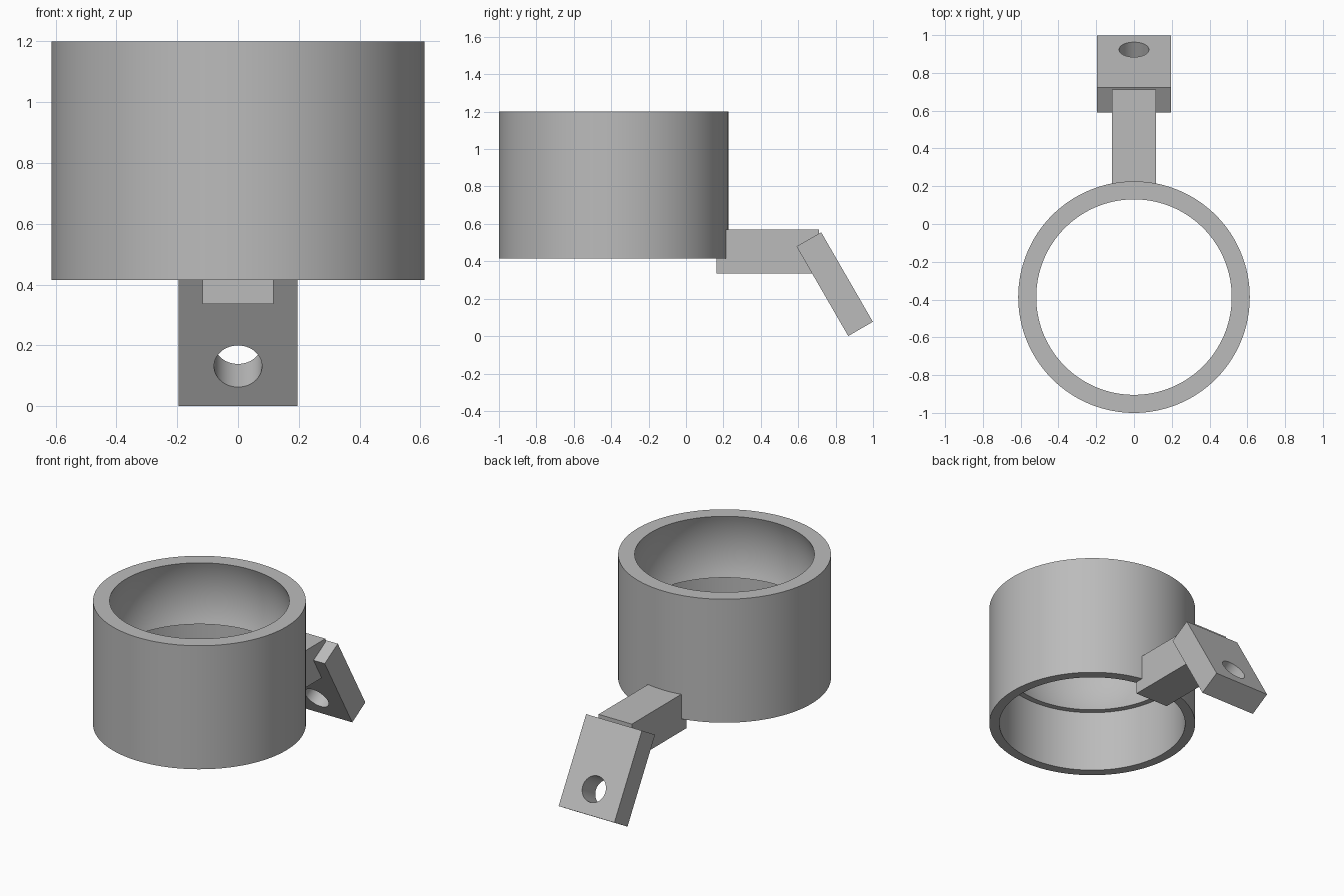
import bpy
from math import sin, cos, pi, radians, asin

if "Cube" in bpy.data.objects:
    bpy.data.objects.remove(bpy.data.objects["Cube"], do_unlink=True)

GREY = (0.5, 0.5, 0.5, 1)
grey = bpy.data.materials.new("light_grey")
grey.use_nodes = True
grey.diffuse_color = GREY
grey.node_tree.nodes["Principled BSDF"].inputs["Base Color"].default_value = GREY


def lathe(name, profile, location, segments=128):
    """Turn a closed (radius, height) profile around z."""
    n = len(profile)
    verts = [(r * cos(2 * pi * s / segments), r * sin(2 * pi * s / segments), z)
             for s in range(segments) for r, z in profile]
    faces = []
    for s in range(segments):
        a, b = s * n, (s + 1) % segments * n
        for i in range(n):
            j = (i + 1) % n
            faces.append((a + i, b + i, b + j, a + j))
    mesh = bpy.data.meshes.new(name)
    mesh.from_pydata(verts, [], faces)
    obj = bpy.data.objects.new(name, mesh)
    bpy.context.collection.objects.link(obj)
    obj.location = location
    return finish(obj)


def box(name, size, location, tilt=0):
    bpy.ops.mesh.primitive_cube_add(size=1, location=location, rotation=(tilt, 0, 0))
    obj = bpy.context.object
    obj.name = name
    obj.scale = size
    bpy.ops.object.transform_apply(location=False, rotation=False, scale=True)
    return finish(obj)


def finish(obj):
    obj.data.materials.clear()
    obj.data.materials.append(grey)
    return obj


def smooth(obj):
    bpy.ops.object.select_all(action="DESELECT")
    obj.select_set(True)
    bpy.context.view_layer.objects.active = obj
    bpy.ops.object.shade_smooth_by_angle(angle=radians(30))


# Ring: straight bore below, spherical socket above
BOTTOM, STEP, TOP = 0.415, 0.81, 1.2
OUTER, BORE = 0.613, 0.553
middle, half = (STEP + TOP) / 2, (TOP - STEP) / 2
span = asin(half / BORE)
STEPS = 16
socket = [(BORE * cos(a), middle + BORE * sin(a))
          for a in (span * (1 - 2 * i / STEPS) for i in range(STEPS + 1))]
ring = lathe("socket_ring",
             [(OUTER, BOTTOM), (OUTER, TOP)] + socket + [(BORE, STEP), (BORE, BOTTOM)],
             (0, -0.387, 0))
# Profile runs outward-up then inward-down, so turn the faces outward
ring.data.flip_normals() if ring.data.polygons[0].normal.x < 0 else None
smooth(ring)

# Arm joining the ring wall to the tilted plate
box("arm", (0.234, 0.548, 0.235), (0, 0.437, 0.4535))

# Tilted mounting plate with a screw hole square to its face
TILT = radians(30)
plate = box("mounting_plate", (0.392, 0.152, 0.553), (0, 0.795, 0.278), TILT)
bpy.ops.mesh.primitive_cylinder_add(vertices=64, radius=0.079, depth=0.5,
                                    location=(0, 0.858, 0.17),
                                    rotation=(TILT + pi / 2, 0, 0))
cutter = bpy.context.object
cutter.name = "hole_cutter"
finish(cutter)
cutter.hide_render = True
cutter.hide_viewport = True
cut = plate.modifiers.new("screw_hole", "BOOLEAN")
cut.object = cutter
cut.operation = "DIFFERENCE"
cut.solver = "EXACT"
bpy.context.view_layer.objects.active = plate
bpy.ops.object.select_all(action="DESELECT")
plate.select_set(True)
bpy.ops.object.modifier_apply(modifier=cut.name)
bpy.data.objects.remove(cutter, do_unlink=True)
smooth(plate)
